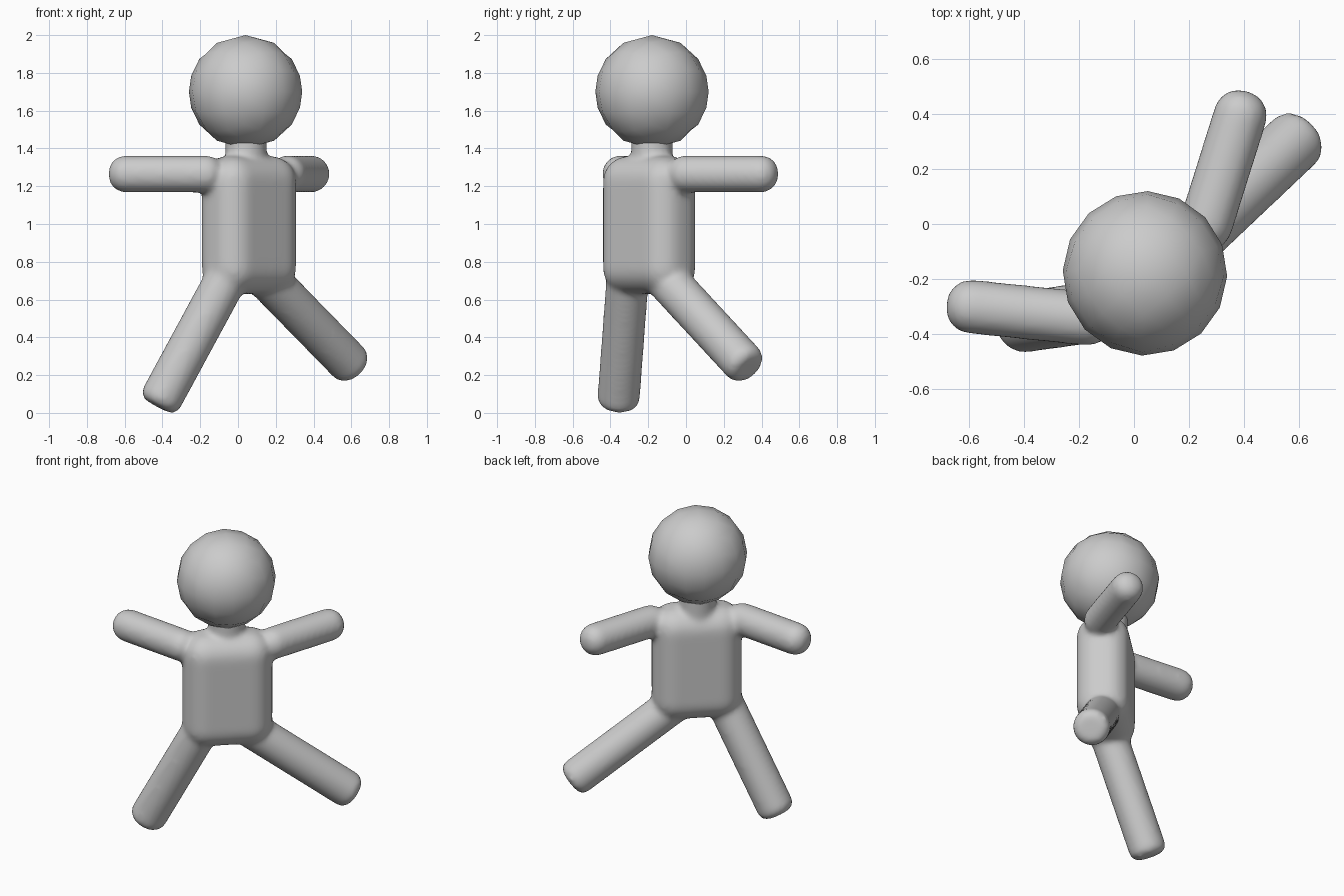
import bpy, bmesh, math
from mathutils import Vector, Matrix

if "Cube" in bpy.data.objects:
    bpy.data.objects.remove(bpy.data.objects["Cube"])

TURN = Matrix.Rotation(math.radians(43), 4, 'Z')   # figure is turned about z


def new_object(name, bm):
    mesh = bpy.data.meshes.new(name)
    bmesh.ops.recalc_face_normals(bm, faces=bm.faces[:])
    bm.to_mesh(mesh)
    bm.free()
    for p in mesh.polygons:
        p.use_smooth = True
    ob = bpy.data.objects.new(name, mesh)
    bpy.context.collection.objects.link(ob)
    return ob


def limb(bm, start, end, radius, rounding):
    """Closed cylinder from start to end with rounded rims."""
    a, b = Vector(start), Vector(end)
    d = b - a
    mat = Matrix.Translation((a + b) / 2) @ d.to_track_quat('Z', 'Y').to_matrix().to_4x4()
    verts = bmesh.ops.create_cone(bm, cap_ends=True, segments=24, radius1=radius,
                                  radius2=radius, depth=d.length, matrix=mat)['verts']
    edges = {e for v in verts for e in v.link_edges}
    rims = [e for e in edges if any(len(f.verts) > 4 for f in e.link_faces)]
    bmesh.ops.bevel(bm, geom=rims, offset=rounding, segments=6, profile=0.5, affect='EDGES')


# body: torso, neck, arms and legs fused into one soft skin
bm = bmesh.new()
size = Matrix.Diagonal((0.54, 0.32, 0.73, 1))
torso = bmesh.ops.create_cube(bm, size=1, matrix=Matrix.Translation((0.058, -0.195, 0.995)) @ TURN @ size)
edges = list({e for v in torso['verts'] for e in v.link_edges})
bmesh.ops.bevel(bm, geom=edges, offset=0.135, segments=6, profile=0.5, affect='EDGES')
limb(bm, (0.045, -0.18, 1.2), (0.04, -0.18, 1.52), 0.11, 0.02)
limb(bm, (-0.08, -0.355, 1.265), (-0.685, -0.292, 1.265), 0.099, 0.088)
limb(bm, (0.235, -0.09, 1.265), (0.415, 0.484, 1.265), 0.099, 0.088)
limb(bm, (-0.03, -0.305, 0.77), (-0.428, -0.36, 0.035), 0.113, 0.05)
limb(bm, (0.12, -0.14, 0.745), (0.618, 0.332, 0.235), 0.113, 0.05)
body = new_object("body", bm)
fuse = body.modifiers.new("fuse", 'REMESH')
fuse.mode = 'VOXEL'
fuse.voxel_size = 0.015
fuse.use_smooth_shade = True
soft = body.modifiers.new("soften", 'SMOOTH')
soft.factor = 0.5
soft.iterations = 14

# head: evenly spaced cube sphere, 16 sides around
bm = bmesh.new()
bmesh.ops.create_cube(bm, size=2)
bmesh.ops.subdivide_edges(bm, edges=bm.edges[:], cuts=3, use_grid_fill=True)
for v in bm.verts:
    v.co = Vector([math.tan(c * math.pi / 4) for c in v.co]).normalized() * 0.3
bm.transform(Matrix.Translation((0.04, -0.18, 1.70)) @ TURN)
new_object("head", bm)
